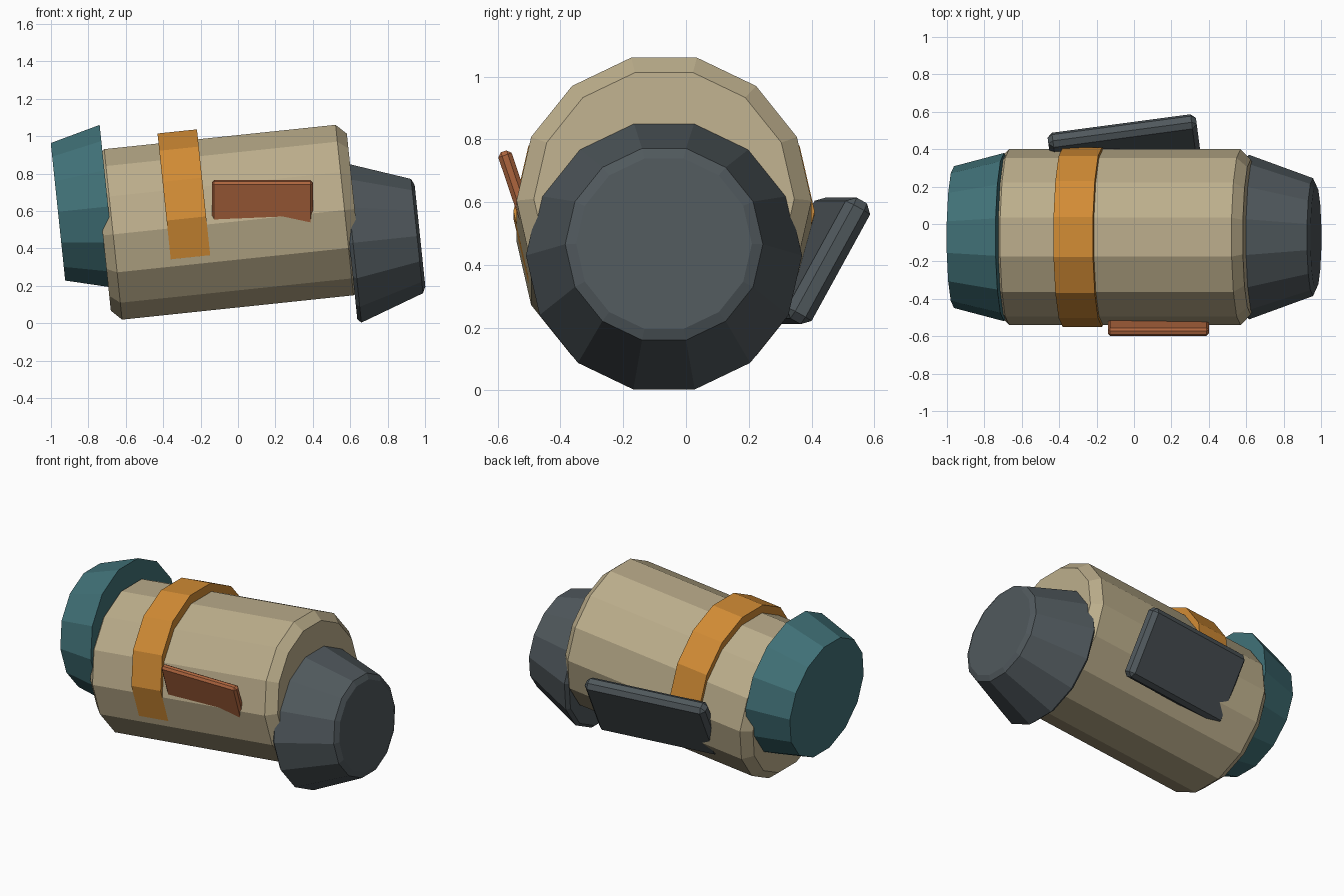
import bpy
import bmesh
from math import radians, cos, sin, tau

SIDES = 14
TILT = radians(-6)   # the whole barrel rises towards +x

cube = bpy.data.objects.get("Cube")
if cube:
    bpy.data.objects.remove(cube, do_unlink=True)


def material(name, rgb):
    mat = bpy.data.materials.new(name)
    mat.use_nodes = True
    colour = (*rgb, 1)
    mat.diffuse_color = colour
    mat.node_tree.nodes["Principled BSDF"].inputs["Base Color"].default_value = colour
    return mat


def add_object(name, bm, mat, location, rotation):
    bmesh.ops.recalc_face_normals(bm, faces=bm.faces)
    mesh = bpy.data.meshes.new(name)
    bm.to_mesh(mesh)
    bm.free()
    mesh.materials.append(mat)
    obj = bpy.data.objects.new(name, mesh)
    obj.location = location
    obj.rotation_euler = rotation
    bpy.context.collection.objects.link(obj)
    return obj


def drum(name, profile, location, mat):
    """Closed faceted solid turned round local x from (offset, radius) rings."""
    bm = bmesh.new()
    rings = []
    for x, r in profile:
        angles = [tau * k / SIDES for k in range(SIDES)]
        rings.append([bm.verts.new((x, r * cos(a), r * sin(a))) for a in angles])
    for near, far in zip(rings, rings[1:]):
        for k in range(SIDES):
            n = (k + 1) % SIDES
            bm.faces.new((near[k], near[n], far[n], far[k]))
    bm.faces.new(rings[0])
    bm.faces.new(rings[-1])
    return add_object(name, bm, mat, location, (0, TILT, 0))


def plate(name, size, location, lean, yaw, chamfer, mat):
    """Box with chamfered edges."""
    bm = bmesh.new()
    bmesh.ops.create_cube(bm, size=1)
    bmesh.ops.scale(bm, vec=size, verts=bm.verts)
    obj = add_object(name, bm, mat, location, (radians(lean), 0, radians(yaw)))
    bevel = obj.modifiers.new("chamfer", 'BEVEL')
    bevel.width = chamfer
    bevel.segments = 1
    return obj


tan = material("tan", (0.50, 0.42, 0.26))
teal = material("teal", (0.052, 0.165, 0.185))
orange = material("orange", (0.64, 0.26, 0.035))
rust = material("rust", (0.42, 0.13, 0.048))
charcoal = material("charcoal", (0.08, 0.098, 0.108))

# Main barrel with chamfered rims
drum("barrel", [(-0.677, 0.415), (-0.622, 0.47), (0.622, 0.47), (0.677, 0.415)],
     (-0.049, -0.07, 0.54), tan)

# Tapered tail, set a little high
drum("tail_cap", [(-0.27, 0.379), (0, 0.45)], (-0.694, -0.07, 0.624), teal)

# Tapered nose, set a little low
drum("nose_cone", [(-0.02, 0.42), (0, 0.44), (0.344, 0.315), (0.36, 0.28)],
     (0.615, -0.07, 0.43), charcoal)

# Band sunk into the barrel from above
drum("band", [(-0.106, 0.48), (0.106, 0.48)], (-0.276, -0.07, 0.56), orange)

# Side plates
plate("front_plate", (0.54, 0.045, 0.3), (0.13, -0.533, 0.62), 18.7, 0, 0.013, rust)
plate("back_plate", (0.8, 0.09, 0.44), (-0.051, 0.405, 0.413), -29, 7.6, 0.026, charcoal)
